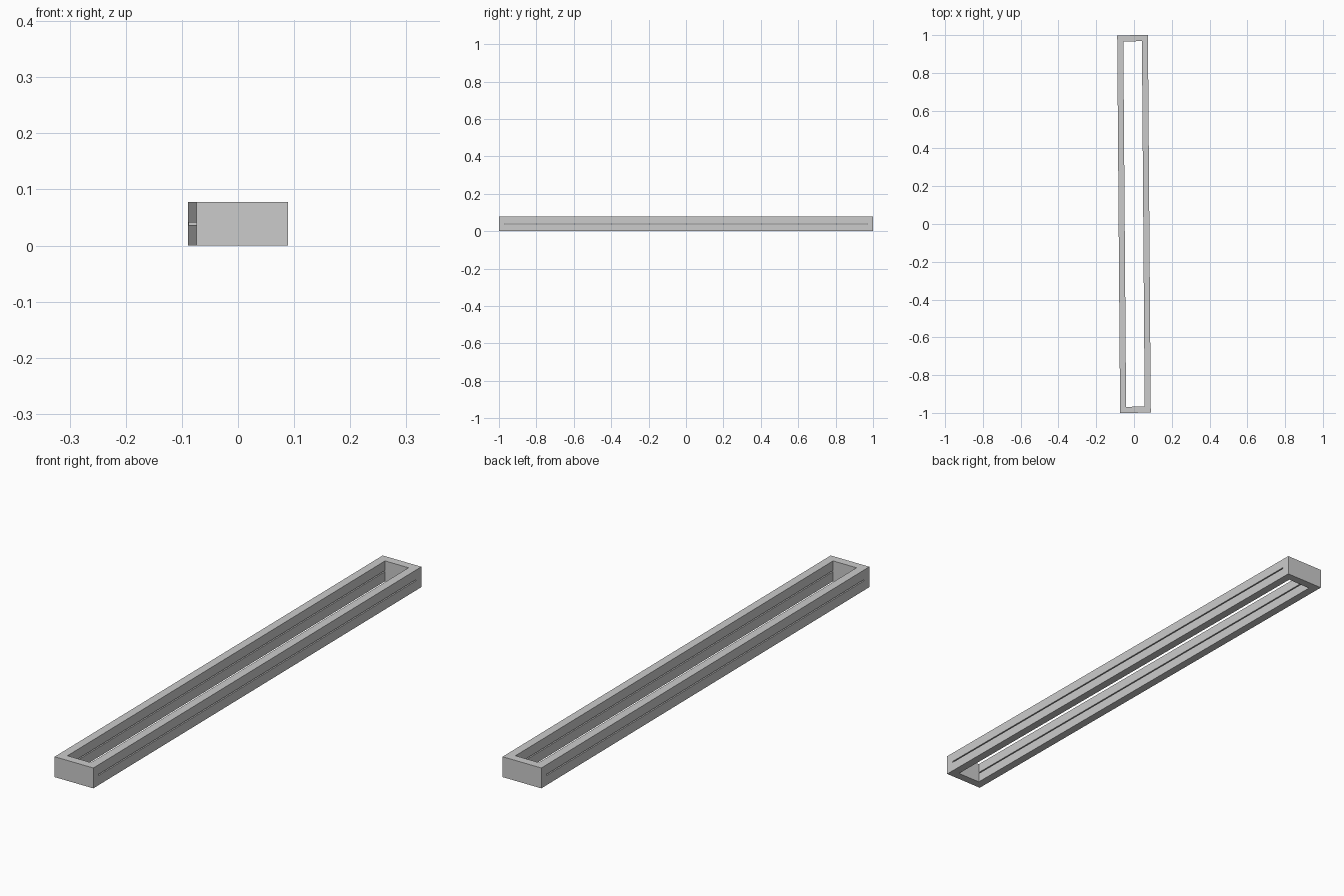
import bpy, bmesh, math
from mathutils import Vector

if "Cube" in bpy.data.objects:
    bpy.data.objects.remove(bpy.data.objects["Cube"])

# Overall sizes
L, W, H = 1.9988, 0.1625, 0.0777   # length, width, height
T = 0.032                          # wall thickness
SLOT = 0.0045                      # height of the side slots
ANGLE = 0.0076                     # slight turn about z

# Grid planes that split the bar into 3 x 3 x 3 cells
planes = [
    [-W / 2, -W / 2 + T, W / 2 - T, W / 2],
    [-L / 2, -L / 2 + T, L / 2 - T, L / 2],
    [0, (H - SLOT) / 2, (H + SLOT) / 2, H],
]


def solid(c):
    """End blocks are full; between them the core and the side slots are open."""
    if min(c) < 0 or max(c) > 2:
        return False
    return c[1] != 1 or (c[0] != 1 and c[2] != 1)


# Frame: skin every solid cell side that borders open space
bm = bmesh.new()
for i in range(27):
    cell = (i % 3, i // 3 % 3, i // 9)
    if not solid(cell):
        continue
    for axis in range(3):
        for side in (0, 1):
            near = list(cell)
            near[axis] += 2 * side - 1
            if solid(near):
                continue
            u, v = (axis + 1) % 3, (axis + 2) % 3
            corners = []
            for du, dv in ((0, 0), (1, 0), (1, 1), (0, 1)):
                idx = list(cell)
                idx[axis] += side
                idx[u] += du
                idx[v] += dv
                corners.append(bm.verts.new(Vector([planes[k][idx[k]] for k in range(3)])))
            bm.faces.new(corners if side else corners[::-1])
bmesh.ops.remove_doubles(bm, verts=bm.verts, dist=1e-5)
bmesh.ops.recalc_face_normals(bm, faces=bm.faces)

mesh = bpy.data.meshes.new("slotted_frame")
bm.to_mesh(mesh)
bm.free()
frame = bpy.data.objects.new("slotted_frame", mesh)
frame.rotation_euler.z = ANGLE
bpy.context.collection.objects.link(frame)
